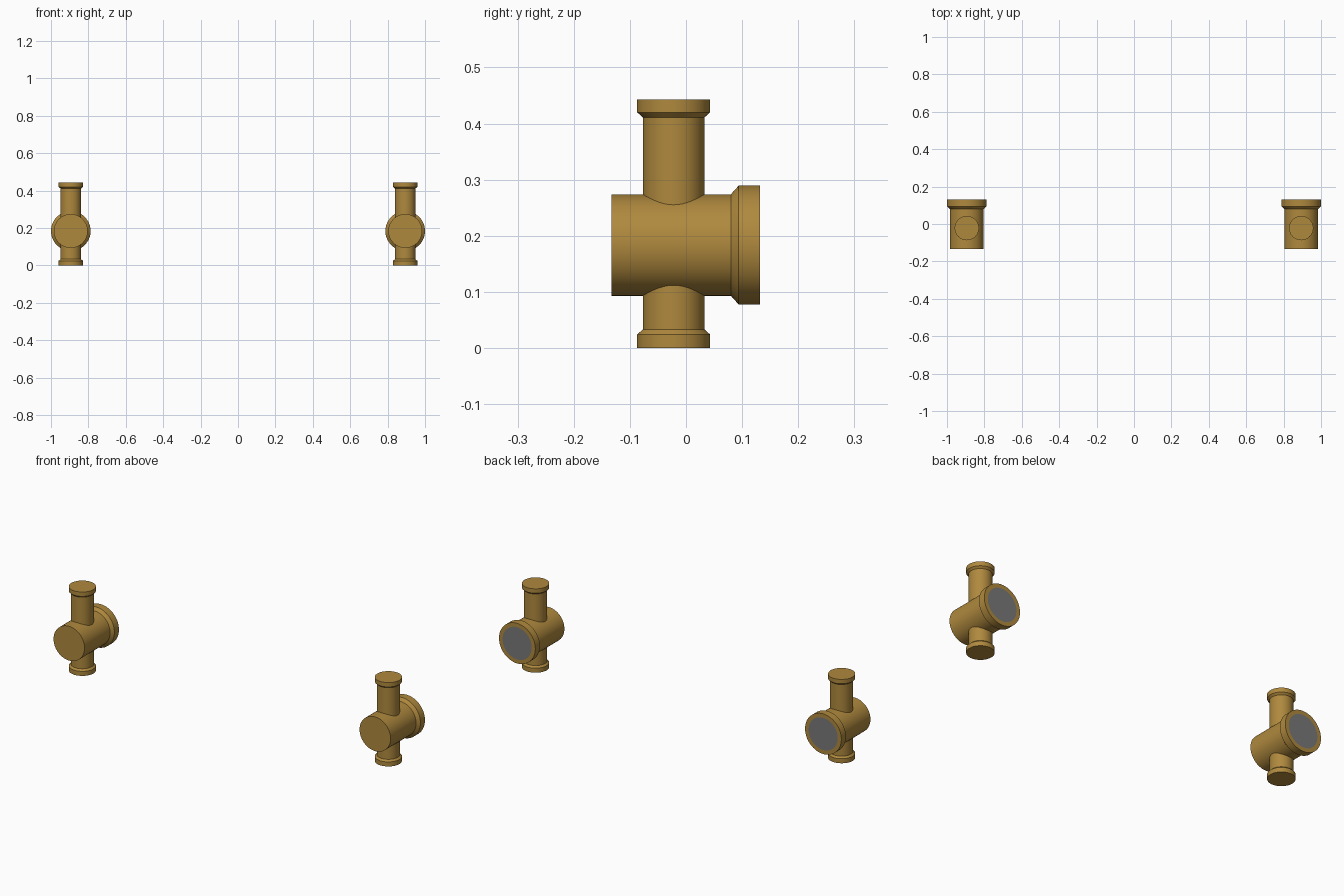
import bpy, bmesh, math
from mathutils import Matrix

if "Cube" in bpy.data.objects:
    bpy.data.objects.remove(bpy.data.objects["Cube"])


def material(name, rgb):
    m = bpy.data.materials.new(name)
    m.diffuse_color = (*rgb, 1.0)
    m.use_nodes = True
    m.node_tree.nodes["Principled BSDF"].inputs["Base Color"].default_value = m.diffuse_color
    return m


BRASS = material("aged brass", (0.43, 0.25, 0.048))
GREY = material("dark grey", (0.19, 0.19, 0.19))
SIDES = 64


def lathe(name, profile, matrix, face_disc=False):
    """Closed turned part: profile is (radius, height) pairs from bottom to top."""
    bm = bmesh.new()
    rings = []
    for r, h in profile:
        rings.append([bm.verts.new((r * math.cos(2 * math.pi * i / SIDES),
                                    r * math.sin(2 * math.pi * i / SIDES), h))
                      for i in range(SIDES)])
    for a, b in zip(rings, rings[1:]):
        for i in range(SIDES):
            j = (i + 1) % SIDES
            bm.faces.new((a[i], a[j], b[j], b[i]))
    bm.faces.new(rings[0][::-1])
    cap = bm.faces.new(rings[-1])
    cap.material_index = 1 if face_disc else 0
    mesh = bpy.data.meshes.new(name)
    bm.to_mesh(mesh)
    bm.free()
    mesh.materials.append(BRASS)
    mesh.materials.append(GREY)
    ob = bpy.data.objects.new(name, mesh)
    bpy.context.collection.objects.link(ob)
    ob.matrix_world = matrix
    bpy.ops.object.select_all(action='DESELECT')
    ob.select_set(True)
    bpy.context.view_layer.objects.active = ob
    bpy.ops.object.shade_smooth_by_angle(angle=math.radians(30))
    return ob


# Main barrel with chamfered rear rim and grey end disc
barrel = [(0.0905, -0.133), (0.0905, 0.080), (0.106, 0.094), (0.106, 0.132), (0.085, 0.132)]
# Upright stem with a collar at each end
stem = [(0.065, 0.0), (0.065, 0.024), (0.055, 0.033), (0.055, 0.411),
        (0.065, 0.420), (0.065, 0.443)]

for side, x in (("left", -0.894), ("right", 0.894)):
    lathe(side + "_barrel", barrel,
          Matrix.Translation((x, 0, 0.1835)) @ Matrix.Rotation(-math.pi / 2, 4, 'X'), True)
    lathe(side + "_stem", stem, Matrix.Translation((x, -0.022, 0)))
